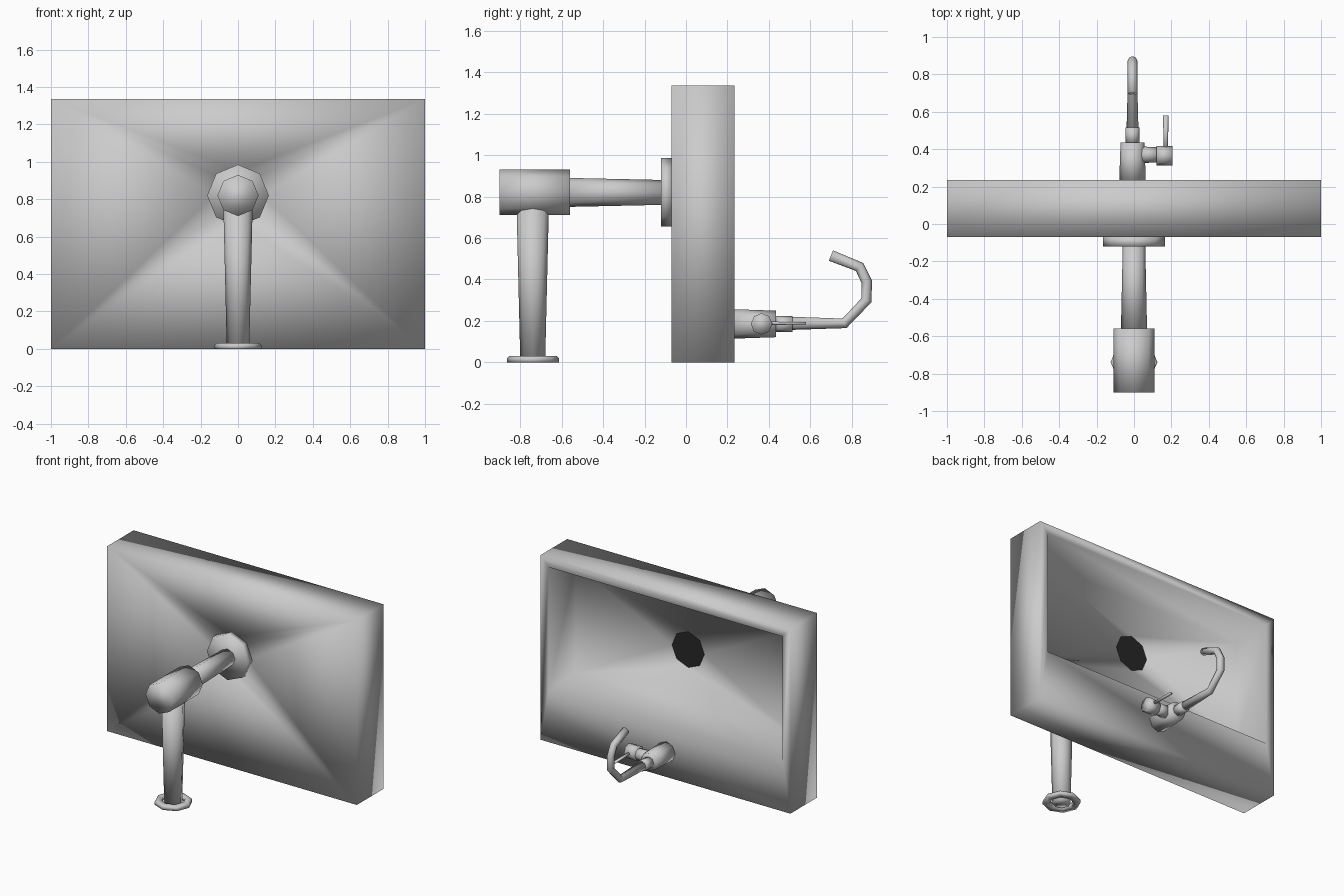
import bpy, bmesh, math
from mathutils import Vector

if "Cube" in bpy.data.objects:
    bpy.data.objects.remove(bpy.data.objects["Cube"])

X, Y, Z = Vector((1, 0, 0)), Vector((0, 1, 0)), Vector((0, 0, 1))


def finish(name, bm, color=None):
    bmesh.ops.recalc_face_normals(bm, faces=bm.faces)
    mesh = bpy.data.meshes.new(name)
    bm.to_mesh(mesh)
    bm.free()
    mesh.shade_smooth()
    ob = bpy.data.objects.new(name, mesh)
    bpy.context.collection.objects.link(ob)
    if color:
        mat = bpy.data.materials.new(name)
        mat.diffuse_color = color
        mat.use_nodes = True
        mat.node_tree.nodes["Principled BSDF"].inputs["Base Color"].default_value = mat.diffuse_color
        mesh.materials.append(mat)
    return ob


def skin(name, rings, side, n=8, closed=False):
    """Skin n-sided rings given as (centre, tangent, radius)."""
    bm = bmesh.new()
    loops = []
    for c, t, r in rings:
        t = t.normalized()
        u = t.cross(side)
        loops.append([bm.verts.new(c + r * (math.cos(a) * side + math.sin(a) * u))
                      for a in (2 * math.pi * i / n for i in range(n))])
    pairs = list(zip(loops, loops[1:]))
    if closed:
        pairs.append((loops[-1], loops[0]))
    for a, b in pairs:
        for i in range(n):
            j = (i + 1) % n
            bm.faces.new((a[i], a[j], b[j], b[i]))
    if not closed:
        bm.faces.new(loops[0])
        bm.faces.new(loops[-1])
    return finish(name, bm)


def lathe(name, origin, axis, profile, closed=False, n=8):
    side = Y if axis == X else X
    o = Vector(origin)
    return skin(name, [(o + axis * d, axis, r) for d, r in profile], side, n, closed)


def sweep(name, points, radii, n=8):
    """Tube along a path in the yz plane."""
    p = [Vector(q) for q in points]
    rings = []
    for i, q in enumerate(p):
        before = (q - p[i - 1]).normalized() if i else Vector()
        after = (p[i + 1] - q).normalized() if i < len(p) - 1 else Vector()
        rings.append((q, before + after, radii[i]))
    return skin(name, rings, X, n)


# Basin: rectangular shell, faucet ledge at the bottom, floor falling to the drain
DRAIN_Z = 0.82
bm = bmesh.new()


def rect(hx, z0, z1, y):
    return [bm.verts.new((x, y, z)) for x, z in ((hx, z1), (-hx, z1), (-hx, z0), (hx, z0))]


def octagon(r, y):
    return [bm.verts.new((r * math.cos(k * math.pi / 4), y, DRAIN_Z + r * math.sin(k * math.pi / 4)))
            for k in range(8)]


def fan(corners, octo):
    for c in range(4):
        a, b, d = octo[2 * c], octo[2 * c + 1], octo[(2 * c + 2) % 8]
        bm.faces.new((corners[c], a, b))
        bm.faces.new((corners[c], b, d))
        bm.faces.new((corners[c], d, corners[(c + 1) % 4]))


loops = [rect(1.0, 0.0, 1.335, -0.07), rect(1.0, 0.0, 1.335, 0.235),
         rect(0.935, 0.37, 1.265, 0.235), rect(0.88, 0.43, 1.21, 0.0)]
for a, b in zip(loops, loops[1:]):
    for i in range(4):
        j = (i + 1) % 4
        bm.faces.new((a[i], a[j], b[j], b[i]))
outer_hole, drain_hole = octagon(0.13, -0.07), octagon(0.13, -0.025)
fan(loops[0], outer_hole)
fan(loops[3], drain_hole)
for i in range(8):
    j = (i + 1) % 8
    bm.faces.new((outer_hole[i], outer_hole[j], drain_hole[j], drain_hole[i]))
finish("basin", bm)

# Dark drain opening
bm = bmesh.new()
bm.faces.new(octagon(0.13, -0.026)[::-1])
finish("drain_opening", bm, (0.02, 0.02, 0.02, 1))

# Waste pipe and trap
lathe("drain_flange", (0, 0, DRAIN_Z), Y, [(-0.12, 0.165), (-0.068, 0.165)])
lathe("drain_pipe", (0, 0, DRAIN_Z), Y, [(-0.57, 0.07), (-0.11, 0.06)])
lathe("trap_body", (0, 0, DRAIN_Z), Y, [(-0.9, 0.11), (-0.56, 0.11)])
lathe("waste_pipe", (0, -0.74, 0), Z, [(0.0, 0.06), (0.75, 0.078)])
lathe("waste_pipe_flange", (0, -0.738, 0), Z,
      [(0, 0.08), (0, 0.125), (0.02, 0.125), (0.03, 0.115), (0.03, 0.08)], closed=True)

# Faucet on the ledge
FX, FZ = -0.008, 0.185
lathe("faucet_base", (FX, 0, FZ), Y, [(0.23, 0.071), (0.435, 0.064)])
lathe("faucet_collar", (FX, 0, FZ), Y, [(0.43, 0.038), (0.515, 0.038)])
sweep("faucet_spout",
      [(FX, 0.50, 0.188), (FX, 0.765, 0.188), (FX, 0.872, 0.30), (FX, 0.872, 0.39),
       (FX, 0.838, 0.46), (FX, 0.70, 0.515)],
      [0.032, 0.025, 0.026, 0.026, 0.026, 0.027])

# Side valve with lever
lathe("valve_stem", (0, 0.37, FZ), X, [(0.03, 0.045), (0.13, 0.04)])
lathe("valve_knob", (0, 0.365, FZ), X, [(0.12, 0.052), (0.205, 0.052)])
lever = lathe("valve_lever", (0.17, 0, 0.188), Y, [(0.39, 0.011), (0.58, 0.015)], n=6)
for v in lever.data.vertices:
    v.co.z = 0.188 + (v.co.z - 0.188) * (0.9 if v.co.y < 0.5 else 0.4)
